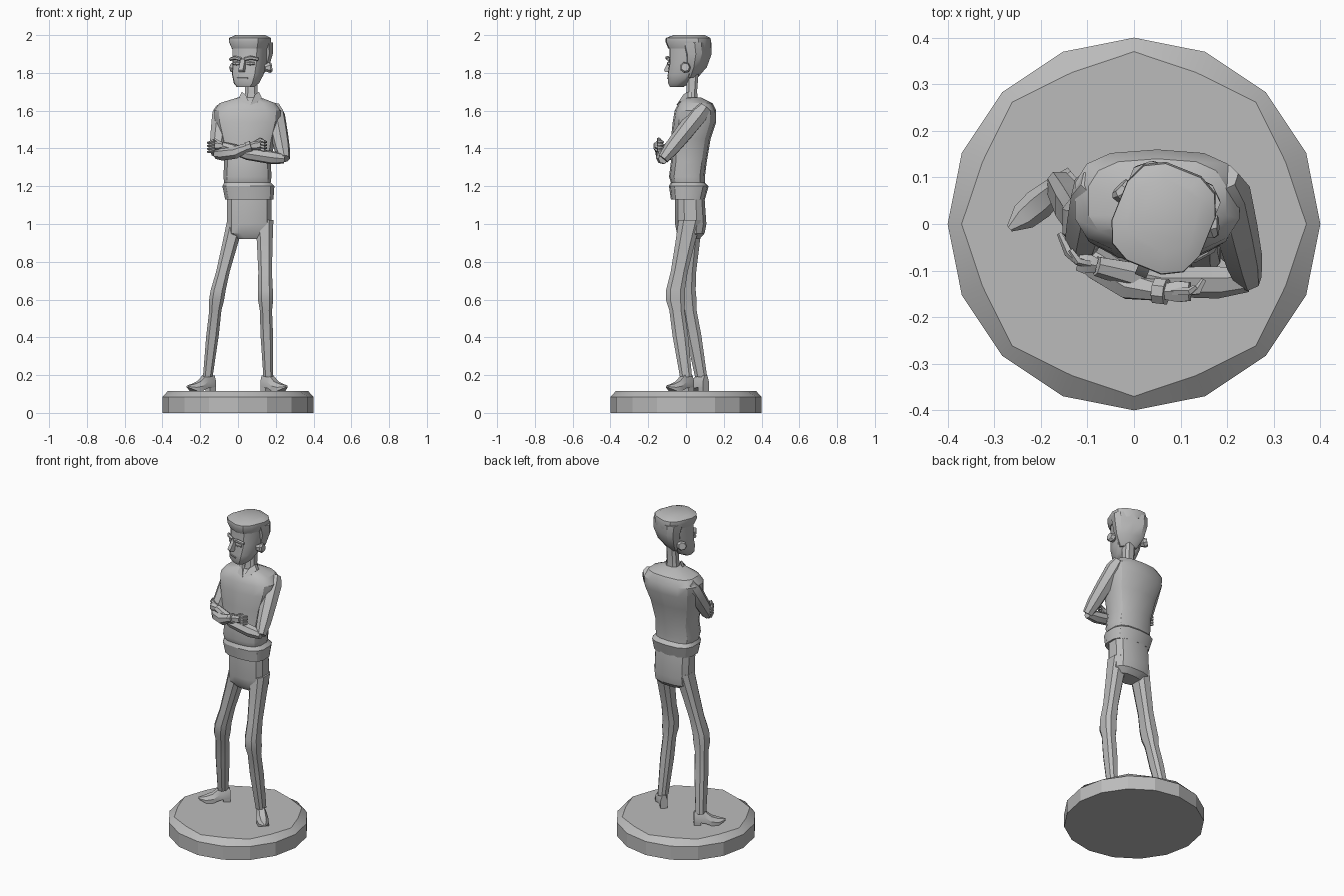
import bpy, bmesh, math
from mathutils import Vector, Matrix

cube = bpy.data.objects.get("Cube")
if cube:
    bpy.data.objects.remove(cube)

grey = bpy.data.materials.new("plain_grey")
grey.use_nodes = True
colour = (.5, .5, .5, 1)
grey.diffuse_color = colour
grey.node_tree.nodes["Principled BSDF"].inputs["Base Color"].default_value = colour


def skin(name, rings, matrix=Matrix(), angle=30):
    """Bridge rings of points, cap both ends and shade the result."""
    bm = bmesh.new()
    rows = [[bm.verts.new(point) for point in ring] for ring in rings]
    for low, high in zip(rows, rows[1:]):
        for i in range(len(low)):
            bm.faces.new((low[i - 1], low[i], high[i], high[i - 1]))
    bm.faces.new(rows[0])
    bm.faces.new(rows[-1])
    bmesh.ops.recalc_face_normals(bm, faces=bm.faces)
    mesh = bpy.data.meshes.new(name)
    bm.to_mesh(mesh)
    bm.free()
    mesh.materials.append(grey)
    part = bpy.data.objects.new(name, mesh)
    bpy.context.collection.objects.link(part)
    part.matrix_world = matrix
    bpy.ops.object.select_all(action='DESELECT')
    part.select_set(True)
    bpy.context.view_layer.objects.active = part
    bpy.ops.object.shade_smooth_by_angle(angle=math.radians(angle))


def oval(sides, power=1):
    """Unit ring; a power under one makes it boxier."""
    for i in range(sides):
        turn = math.tau * (i + .5) / sides
        c, s = math.cos(turn), math.sin(turn)
        yield math.copysign(abs(c) ** power, c), math.copysign(abs(s) ** power, s)


def stack(name, levels, sides=12, matrix=Matrix()):
    """Level rings given as height, centre x, half width, front y, back y."""
    skin(name, [[(x + u * width, (front + back) / 2 + v * (back - front) / 2, z)
                 for u, v in oval(sides, .7)] for z, x, width, front, back in levels], matrix)


def limb(name, path, radii, sides=6, matrix=Matrix()):
    """Tube that follows a path, with one radius for each point."""
    points = [Vector(point) for point in path]
    rings = []
    for i, (point, radius) in enumerate(zip(points, radii)):
        before, after = points[max(i - 1, 0)], points[min(i + 1, len(points) - 1)]
        along = (after - before).normalized()
        side = along.cross(Vector((0, -1, 0) if abs(along.z) > .9 else (0, 0, 1))).normalized()
        up = side.cross(along)
        rings.append([point + (side * u + up * v) * radius for u, v in oval(sides)])
    skin(name, rings, matrix)


def slab(name, outline, depth, matrix=Matrix()):
    """Prism from a y, z outline, centred on x = 0."""
    skin(name, [[(x, y, z) for y, z in outline] for x in (-depth / 2, depth / 2)], matrix)


# Display base: sixteen-sided drum with a nearly eight-sided bevelled top
def base_ring(radius, height, dip):
    ring = []
    for i in range(16):
        turn, reach = math.tau * i / 16, radius * (dip if i % 2 else 1)
        ring.append((reach * math.sin(turn), reach * math.cos(turn), height))
    return ring


skin("display_base", [base_ring(.4, 0, 1), base_ring(.4, .085, 1), base_ring(.37, .117, .95)], angle=20)

# Trouser seat, then a leg and a heeled shoe for each side
stack("trouser_seat", [(.92, .07, .08, -.03, .07), (.95, .06, .12, -.05, .1),
                       (1, .06, .12, -.06, .11), (1.14, .06, .12, -.06, .1)])


def leg(side, hip, knee, ankle, turn):
    hip, knee, ankle = Vector(hip), Vector(knee), Vector(ankle)
    joints = [hip, hip.lerp(knee, .3), hip.lerp(knee, .7), hip.lerp(knee, .95),
              knee.lerp(ankle, .08), knee.lerp(ankle, .2), knee.lerp(ankle, .5), ankle]
    widths = (.05, .044, .038, .042, .042, .034, .035, .027)
    stack(side + "_leg", [(p.z, p.x, w, p.y - w * 1.25, p.y + w * 1.25)
                          for p, w in zip(joints, widths)], 8)
    # The shoe runs from heel to a pointed, lifted toe
    place = Matrix.Translation((ankle.x, ankle.y, .117)) @ Matrix.Rotation(math.radians(turn), 4, 'Z')
    rings = []
    for y, width, sole, top in ((.04, .02, .02, .08), (-.02, .03, .015, .085), (-.06, .034, 0, .05),
                                (-.1, .03, 0, .036), (-.14, .008, .018, .028)):
        middle = (sole + top) / 2
        rings.append([(-width, y, sole), (width, y, sole), (width, y, middle), (width / 2, y, top),
                      (-width / 2, y, top), (-width, y, middle)])
    skin(side + "_shoe", rings, place)
    slab(side + "_shoe_heel", [(.04, 0), (.04, .03), (0, .03), (0, 0)], .04, place)


leg("right", (-.01, .03, 1.02), (-.11, 0, .63), (-.16, .08, .19), -50)
leg("left", (.14, .02, 1.02), (.145, -.06, .63), (.16, 0, .19), 44)

# Sweater with a folded hem
stack("sweater", [(1.13, .06, .13, -.08, .1), (1.2, .055, .14, -.09, .12), (1.22, .05, .125, -.08, .1),
                  (1.25, .05, .13, -.09, .1), (1.33, .05, .125, -.08, .11), (1.45, .05, .15, -.08, .13),
                  (1.54, .05, .175, -.07, .16), (1.6, .05, .18, -.06, .16), (1.64, .05, .15, -.04, .14),
                  (1.67, .06, .06, -.01, .08)], 14)

# Neck and open shirt collar
stack("neck", [(1.62, .07, .05, -.02, .07), (1.7, .07, .034, 0, .06), (1.82, .07, .034, 0, .07)], 8)
for side, s in (("right", -1), ("left", 1)):
    flap = ((0, -.05, 1.63), (.04, -.04, 1.645), (.06, .01, 1.67), (.045, .01, 1.7), (.025, -.015, 1.685))
    skin(side + "_collar_flap", [[(.065 + s * x, y + shift, z) for x, y, z in flap] for shift in (0, .02)])

# Head, turned to its right
head = Matrix.Translation((.065, .015, 0)) @ Matrix.Rotation(math.radians(-22), 4, 'Z')
stack("face", [(1.725, 0, .045, -.1, -.04), (1.745, 0, .065, -.11, 0), (1.79, 0, .08, -.11, .04),
               (1.85, 0, .085, -.1, .08), (1.95, 0, .09, -.1, .1)], 12, head)
stack("hair_back", [(1.775, 0, .05, 0, .04), (1.83, 0, .084, 0, .085), (1.9, 0, .1, 0, .11),
                    (1.96, 0, .104, -.02, .11)], 10, head)
stack("hair_top", [(1.93, 0, .092, -.106, .11), (1.965, 0, .105, -.12, .114),
                   (1.985, 0, .104, -.118, .11), (2, 0, .075, -.075, .08)], 12, head)
slab("nose", [(-.095, 1.875), (-.11, 1.865), (-.137, 1.815), (-.13, 1.805), (-.095, 1.805)], .026, head)
slab("mouth", [(-.1, 1.776), (-.113, 1.774), (-.113, 1.768), (-.1, 1.766)], .06, head)
for side, s in (("right", -1), ("left", 1)):
    limb(side + "_brow", [(s * .01, -.105, 1.872), (s * .045, -.104, 1.88), (s * .08, -.085, 1.872)],
         (.01, .011, .009), 6, head)
    limb(side + "_eye", [(s * .02, -.096, 1.85), (s * .04, -.099, 1.85), (s * .06, -.09, 1.85)],
         (.008, .01, .007), 6, head)
    limb(side + "_ear", [(s * .08, 0, 1.825), (s * .1, .02, 1.828), (s * .114, .026, 1.83)],
         (.016, .03, .022), 7, head)


# Folded arms: upper arm, forearm, palm, four fingers and a thumb
def arm(side, shoulder, elbow, wrist, knuckles, tip):
    shoulder, elbow, wrist, knuckles, tip = map(Vector, (shoulder, elbow, wrist, knuckles, tip))
    limb(side + "_upper_arm", [shoulder.lerp(elbow, t) for t in (0, .15, .5, .8, 1)],
         (.035, .052, .048, .042, .03), 7)
    bow = Vector((0, -.02, -.015))
    limb(side + "_forearm", [elbow, elbow.lerp(wrist, .2) + bow / 2, elbow.lerp(wrist, .6) + bow, wrist],
         (.026, .036, .034, .022), 7)
    limb(side + "_palm", [wrist, wrist.lerp(knuckles, .6), knuckles], (.018, .026, .023))
    outward = Vector((0, -.012, 0))
    for i in range(4):
        drop = Vector((0, 0, .024 - i * .016))
        bend = knuckles.lerp(tip, .5) + outward
        limb(f"{side}_finger_{i + 1}", [knuckles + drop, bend + drop, tip + drop], (.009, .01, .006), 5)
    lift = Vector((0, 0, .03))
    limb(side + "_thumb", [wrist.lerp(knuckles, .4) + lift / 2, knuckles + lift,
                           knuckles.lerp(tip, .4) + lift], (.009, .009, .006), 5)


arm("right", (-.08, .09, 1.62), (-.115, -.06, 1.37), (.06, -.145, 1.41), (.12, -.145, 1.42), (.15, -.12, 1.41))
arm("left", (.19, .1, 1.62), (.245, -.12, 1.345), (-.08, -.09, 1.415), (-.12, -.08, 1.415), (-.16, -.02, 1.405))

# Cuff at the front wrist
limb("right_cuff", [(.045, -.143, 1.405), (.07, -.146, 1.413)], (.029, .029), 8)
